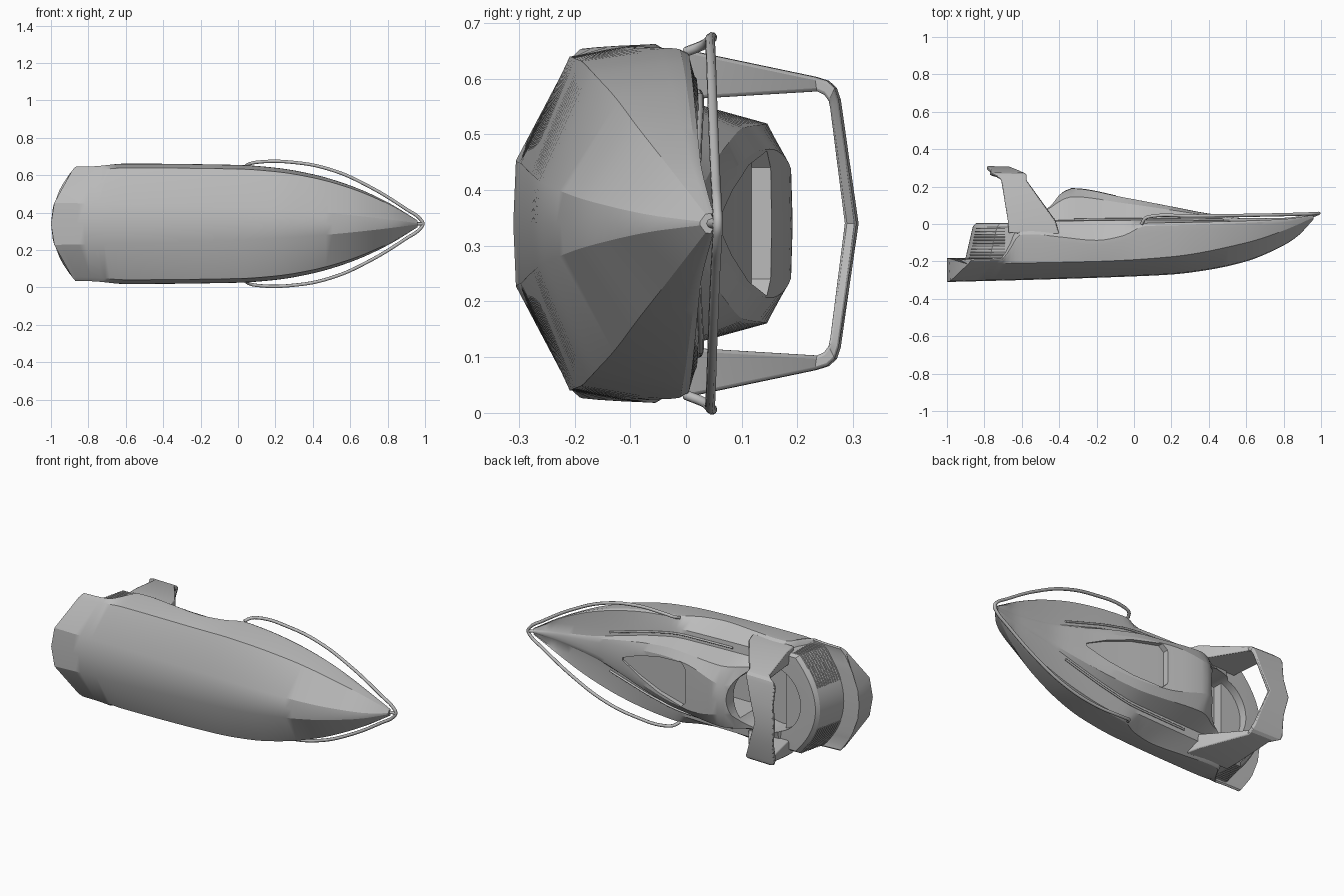
import bpy, bmesh, math
from mathutils import Vector

cube = bpy.data.objects.get("Cube")
if cube:
    bpy.data.objects.remove(cube)

MID = 0.34   # the boat lies on its side: length x, deck faces +y, beam along z

grey = bpy.data.materials.new("plain_grey")
grey.use_nodes = True
grey.diffuse_color = (0.5, 0.5, 0.5, 1)
grey.node_tree.nodes["Principled BSDF"].inputs["Base Color"].default_value = (0.5, 0.5, 0.5, 1)


def at(x, h, w):
    return Vector((x, h, MID + w))


def curve_at(keys, x):
    """Smooth interpolation through (x, value) keys."""
    if x <= keys[0][0]:
        return keys[0][1]
    for i in range(len(keys) - 1):
        (x0, a), (x1, b) = keys[i], keys[i + 1]
        if x <= x1:
            def slope(j):
                if 0 < j < len(keys) - 1:
                    l = (keys[j][1] - keys[j-1][1]) / (keys[j][0] - keys[j-1][0])
                    r = (keys[j+1][1] - keys[j][1]) / (keys[j+1][0] - keys[j][0])
                    return 0 if l * r <= 0 else 2 * l * r / (l + r)
                return (b - a) / (x1 - x0)
            t, d = (x - x0) / (x1 - x0), x1 - x0
            return (a * (2*t**3 - 3*t*t + 1) + b * (3*t*t - 2*t**3)
                    + d * slope(i) * (t**3 - 2*t*t + t) + d * slope(i + 1) * (t**3 - t*t))
    return keys[-1][1]


def finish(ob, angle=24):
    if not ob.data.materials:
        ob.data.materials.append(grey)
    bpy.ops.object.select_all(action='DESELECT')
    ob.select_set(True)
    bpy.context.view_layer.objects.active = ob
    if ob.type == 'MESH':
        bpy.ops.object.shade_smooth_by_angle(angle=math.radians(angle))
    return ob


def loft(name, rings, start_cap=None):
    """Skin closed rings and cap both ends; start_cap splits the first cap."""
    bm = bmesh.new()
    rows = [[bm.verts.new(p) for p in r] for r in rings]
    n = len(rows[0])
    for a, b in zip(rows, rows[1:]):
        for i in range(n):
            j = (i + 1) % n
            bm.faces.new((a[i], a[j], b[j], b[i]))
    for ids in start_cap or [range(n)]:
        bm.faces.new([rows[0][i] for i in ids])
    bm.faces.new(rows[-1][::-1])
    bmesh.ops.recalc_face_normals(bm, faces=bm.faces)
    me = bpy.data.meshes.new(name)
    bm.to_mesh(me)
    bm.free()
    ob = bpy.data.objects.new(name, me)
    bpy.context.collection.objects.link(ob)
    return finish(ob)


def tube(name, pts, r, smooth=True):
    cu = bpy.data.curves.new(name, 'CURVE')
    cu.dimensions = '3D'
    cu.bevel_depth, cu.bevel_resolution, cu.use_fill_caps = r, 2, True
    sp = cu.splines.new('BEZIER' if smooth else 'POLY')
    if smooth:
        sp.bezier_points.add(len(pts) - 1)
        for b, p in zip(sp.bezier_points, pts):
            b.co = p
            b.handle_left_type = b.handle_right_type = 'AUTO'
    else:
        sp.points.add(len(pts) - 1)
        for b, p in zip(sp.points, pts):
            b.co = (*p, 1)
    ob = bpy.data.objects.new(name, cu)
    bpy.context.collection.objects.link(ob)
    return finish(ob)


def cut(ob, cutter):
    m = ob.modifiers.new("cut", 'BOOLEAN')
    m.object, m.operation, m.solver = cutter, 'DIFFERENCE', 'EXACT'
    bpy.context.view_layer.objects.active = ob
    bpy.ops.object.modifier_apply(modifier=m.name)


# Hull, deck and cabin lines along the length
keel = [(-1, -.31), (-.5, -.297), (0, -.28), (.2, -.27), (.4, -.245), (.6, -.2), (.75, -.14), (.87, -.07), (.96, .025)]
chine = [(-1, -.215), (-.2, -.2), (.2, -.175), (.6, -.1), (.8, -.035), (.96, .035)]
strake = [(-1, .37), (.2, .26), (.96, .2)]
sheer = [(-1, -.19), (-.76, -.185), (-.69, -.12), (-.62, -.05), (-.55, -.045), (-.4, -.06), (-.2, -.08),
         (-.06, -.055), (.06, 0), (.3, .005), (.8, .022), (.96, .045)]
beam = [(-1, .305), (-.87, .307), (-.6, .322), (0, .315), (.2, .3), (.4, .265), (.6, .205), (.8, .115), (.96, .018)]
deck = [(-1, -.19), (-.76, -.185), (-.69, -.1), (-.62, .012), (.1, .022), (.5, .018), (.8, .024), (.96, .047)]
foot = [(-1, .22), (-.45, .215), (0, .205), (.2, .17), (.4, .115), (.6, .06), (.96, .008)]
roof = [(-1, -.19), (-.76, -.185), (-.69, -.1), (-.62, .015), (-.47, .09), (-.38, .17), (-.33, .19),
        (-.05, .14), (.2, .09), (.4, .05), (.6, .025), (.8, .026), (.96, .048)]
roof_edge = [(-.36, .4), (-.1, .64), (.3, .6), (.6, .5)]


def section(x):
    k, c, st, s, b, d, f, r, e = (curve_at(t, x) for t in
                                  (keel, chine, strake, sheer, beam, deck, foot, roof, roof_edge))
    rise = max(r - d, 0)
    f = min(f, b * .7)
    half = [(b * st, k + (c - k) * .05), (b * .93, c), (b * .995, s - (s - c) * .25),
            (b, s - (s - c) * .06), (b * .975, s + .004), (min(f + .05, b * .88), d - .002),
            (f, d + .003), (f * .84, d + .004 + rise * .72), (f * e, d + .006 + rise * .96)]
    full = [(0, k)] + half + [(0, d + .007 + rise * .97)] + [(-w, h) for w, h in reversed(half)]
    stern = min(max((-.6 - x) / .4, 0), 1)
    return [at(x + .13 * stern * (w / .305) ** 2, h, w) for w, h in full]


stations = 56
transom = [(0, 1, 9, 10), (1, 2, 7, 8, 9), (2, 3, 4, 5, 6, 7)]
transom += [[(20 - i) % 20 for i in ids] for ids in transom]
hull = loft("hull_and_cabin", [section(-1 + 1.96 * i / stations) for i in range(stations + 1)], transom)


# Engine cover: rounded plan following the stern
def cover_plan(f, grow=0.0):
    return [(-.905 + .045 * f + .13 * t * t - grow, (.288 + grow) * t) for t in (i / 12 for i in range(-12, 13))]


levels = [(-.2, 0, 0), (-.015, .95, 0), (.004, 1, -.014), (.006, 1, -.05)]
cover = loft("engine_cover", [[at(-.52, h, -.288 - g)] + [at(x, h, w) for x, w in cover_plan(f, g)]
                              + [at(-.52, h, .288 + g)] for h, f, g in levels])

# Cockpit well, cabin opening and the sunken windscreen with its pointed front
oval = [(-.565 + .185 * math.cos(a), .19 * math.sin(a)) for a in (math.tau * i / 40 for i in range(40))]
well = loft("well_cutter", [[at(x, h, w) for x, w in oval] for h in (-.1, .4)])
cabin_hole = loft("cabin_cutter", [[at(x, -.095, -.12), at(x, .1, -.12), at(x, .1, .12), at(x, -.095, .12)]
                                   for x in (-.5, -.16)])
screen = [(-.1, .1, .118), (-.07, .13, .115), (.1, .105, .089), (.25, .06, .066), (.37, .008, .052)]
screen_cutter = loft("screen_cutter", [[at(x, h, -w), at(x, .4, -w), at(x, .4, w), at(x, h, w)]
                                       for x, w, h in screen])
for body, cutters in ((hull, (well, cabin_hole, screen_cutter)), (cover, (well,))):
    for c in cutters:
        cut(body, c)
    finish(body)
for c in (well, cabin_hole, screen_cutter):
    bpy.data.objects.remove(c)

# Cockpit bench around the aft end
inner = [(x, w) for x, w in oval if x < -.6]
loft("cockpit_bench", [[at(x, h, w) for x, w in inner] for h in (-.11, -.04)])

# Side vents on the engine cover, each a row of slats
for side in (-1, 1):
    for n in range(11):
        f = .1 + .08 * n
        h = -.2 + .195 * f
        pts = [at(x, h, w) for x, w in cover_plan(f, .001) if w * side > .12]
        if side < 0:
            pts.reverse()
        pts.append(at(-.69, h, side * .289))
        tube("vent_slat", pts, .0035, False)

# Roll bar: (aft x, fore x, outer h, outer w, inner h, inner w)
bar = [(-.67, -.40, -.05, .312, -.03, .222), (-.675, -.42, .02, .308, .02, .224),
       (-.71, -.575, .235, .263, .235, .237), (-.735, -.575, .257, .256, .248, .231),
       (-.765, -.575, .271, .243, .256, .22), (-.77, -.585, .278, .222, .259, .205),
       (-.765, -.62, .294, .11, .271, .11), (-.785, -.66, .31, 0, .285, 0)]


def bar_ring(a, f, ho, wo, hi, wi, s):
    return [at(a, ho, wo * s), at(f, ho - .004, wo * s), at(f, hi, wi * s), at(a, hi + .002, wi * s)]


roll_bar = loft("roll_bar", [bar_ring(*b, 1) for b in bar] + [bar_ring(*b, -1) for b in reversed(bar[:-1])])
soft = roll_bar.modifiers.new("soft_edges", 'BEVEL')
soft.width, soft.segments, soft.limit_method, soft.angle_limit = .005, 2, 'ANGLE', math.radians(45)

# Bow rail with its post
rail = [(.04, .0, .308), (.06, .03, .32), (.1, .042, .329), (.3, .043, .328), (.5, .045, .288), (.7, .048, .2),
        (.9, .053, .078), (.975, .056, .025)]
tube("bow_rail", [at(*p) for p in rail] + [at(.988, .057, 0)]
     + [at(x, h, -w) for x, h, w in reversed(rail)], .009)
tube("bow_post", [at(.93, .035, 0), at(.985, .056, 0)], .009, False)

# Trim beads along the cabin sides
for s in (-1, 1):
    tube("cabin_side_trim", [at(x / 100, curve_at(deck, x / 100) + .004, s * (curve_at(foot, x / 100) + .022))
                             for x in range(-32, 49, 8)], .006)
